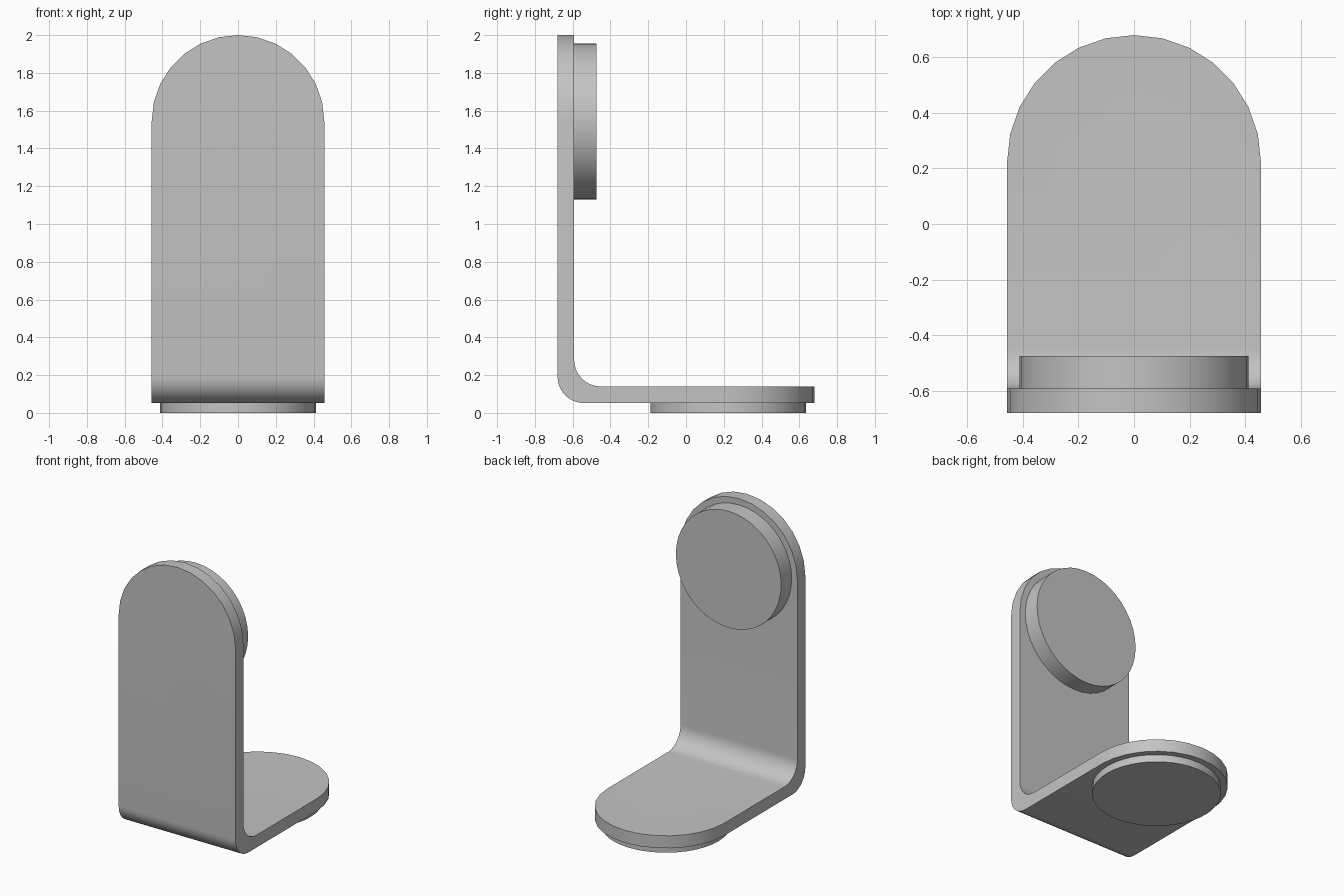
import bpy, bmesh, math
from mathutils import Vector, Matrix

if "Cube" in bpy.data.objects:
    bpy.data.objects.remove(bpy.data.objects["Cube"], do_unlink=True)

grey = bpy.data.materials.new("matte grey")
grey.use_nodes = True
colour = (0.55, 0.55, 0.55, 1)
grey.diffuse_color = colour
grey.node_tree.nodes["Principled BSDF"].inputs["Base Color"].default_value = colour

HALF = 0.457            # half the strap width
Y0, Y1 = -0.68, 0.68    # outer front face, rear tip
Z0, Z1 = 0.052, 2.0     # underside, top
THICK = 0.088
END_Y, END_Z = Y1 - HALF, Z1 - HALF   # centres of the rounded ends


def finish(name, bm):
    bmesh.ops.recalc_face_normals(bm, faces=bm.faces[:])
    mesh = bpy.data.meshes.new(name)
    bm.to_mesh(mesh)
    bm.free()
    mesh.materials.append(grey)
    obj = bpy.data.objects.new(name, mesh)
    bpy.context.collection.objects.link(obj)
    bpy.ops.object.select_all(action="DESELECT")
    obj.select_set(True)
    bpy.context.view_layer.objects.active = obj
    bpy.ops.object.shade_smooth_by_angle(angle=math.radians(30))
    return obj


def round_edges(bm, test, radius, segments):
    edges = [e for e in bm.edges if test(*(v.co for v in e.verts))]
    bmesh.ops.bevel(bm, geom=edges, offset=radius, offset_type="OFFSET",
                    segments=segments, profile=0.5, affect="EDGES")


def crosswise_at(y, z):
    corner = Vector((0, y, z))
    return lambda a, b: all(abs(p.y - y) + abs(p.z - z) < 1e-4 for p in (a, b))


# L-shaped strap: extruded section, rounded bend and rounded ends
inner_y, inner_z = Y0 + THICK, Z0 + THICK
section = [(Y0, Z0), (Y1, Z0), (Y1, inner_z), (inner_y, inner_z), (inner_y, Z1), (Y0, Z1)]
bm = bmesh.new()
face = bm.faces.new([bm.verts.new((-HALF, y, z)) for y, z in section])
new = bmesh.ops.extrude_face_region(bm, geom=[face])["geom"]
bmesh.ops.translate(bm, vec=(2 * HALF, 0, 0),
                    verts=[g for g in new if isinstance(g, bmesh.types.BMVert)])
round_edges(bm, crosswise_at(Y0, Z0), 0.14, 10)
round_edges(bm, crosswise_at(inner_y, inner_z), 0.14, 10)
end_radius = HALF - 0.0002
round_edges(bm, lambda a, b: abs(a.x - b.x) < 1e-4 and min(a.z, b.z) > Z1 - 1e-4, end_radius, 7)
round_edges(bm, lambda a, b: abs(a.x - b.x) < 1e-4 and min(a.y, b.y) > Y1 - 1e-4, end_radius, 7)
bmesh.ops.remove_doubles(bm, verts=bm.verts[:], dist=0.001)
finish("bent_strap", bm)


def disc(name, centre, depth, rotation):
    bm = bmesh.new()
    bmesh.ops.create_cone(bm, cap_ends=True, segments=40, radius1=0.412,
                          radius2=0.412, depth=depth,
                          matrix=Matrix.Translation(centre) @ rotation)
    finish(name, bm)


# Round pads: one behind the upright end, one under the flat end
pad = 0.117
disc("upright_pad", (0, inner_y + pad / 2, END_Z), pad, Matrix.Rotation(math.pi / 2, 4, "X"))
disc("foot_pad", (0, END_Y, Z0 / 2), Z0, Matrix.Identity(4))
